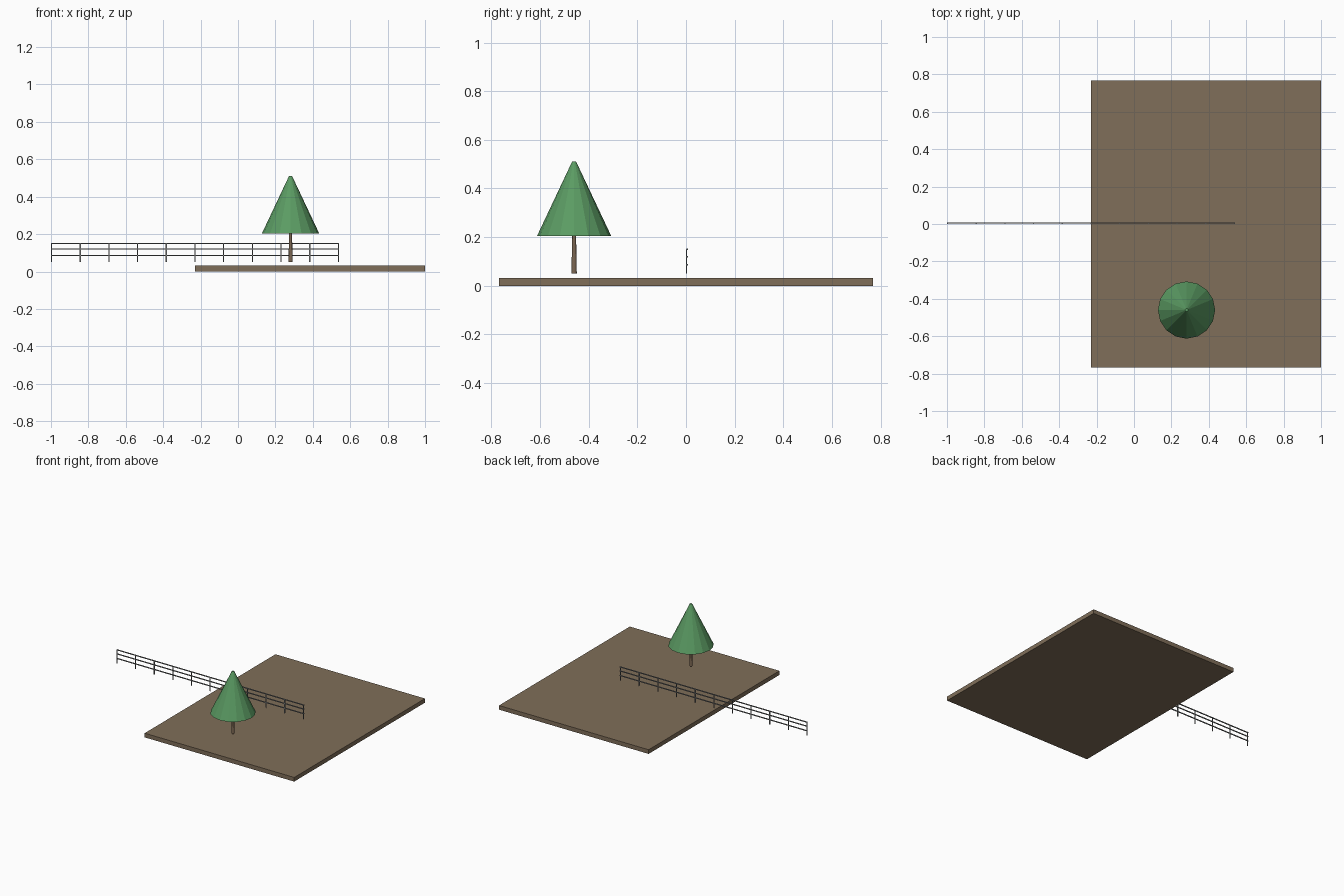
import bpy

if "Cube" in bpy.data.objects:
    bpy.data.objects.remove(bpy.data.objects["Cube"])


def material(name, rgb):
    m = bpy.data.materials.new(name)
    m.diffuse_color = (*rgb, 1.0)
    m.use_nodes = True
    m.node_tree.nodes["Principled BSDF"].inputs["Base Color"].default_value = m.diffuse_color
    return m


EARTH = material("earth_brown", (0.215, 0.156, 0.100))
BARK = material("bark_brown", (0.20, 0.135, 0.085))
LEAF = material("leaf_green", (0.105, 0.33, 0.125))
STEEL = material("fence_grey", (0.22, 0.23, 0.23))


def finish(name, mat):
    ob = bpy.context.object
    ob.name = name
    ob.data.materials.append(mat)
    return ob


def box(name, lo, hi, mat):
    centre = [(a + b) / 2 for a, b in zip(lo, hi)]
    bpy.ops.mesh.primitive_cube_add(size=1, location=centre)
    ob = finish(name, mat)
    ob.scale = [b - a for a, b in zip(lo, hi)]
    bpy.ops.object.transform_apply(location=False, rotation=False, scale=True)
    return ob


def cone(name, r_low, r_top, z0, z1, mat):
    bpy.ops.mesh.primitive_cone_add(vertices=16, radius1=r_low, radius2=r_top,
                                    depth=z1 - z0,
                                    location=(0.281, -0.46, (z0 + z1) / 2))
    return finish(name, mat)


# Ground slab
box("ground_slab", (-0.23, -0.768, 0), (1.0, 0.768, 0.031), EARTH)

# Tree: trunk and flat-shaded crown with a small blunt tip
cone("tree_trunk", 0.011, 0.008, 0.05, 0.21, BARK)
cone("tree_crown", 0.153, 0.008, 0.204, 0.511, LEAF)

# Fence: eleven posts and three long rails along their back side
X0, X1, POSTS = -1.0, 0.54, 11
W = 0.006
for i in range(POSTS):
    x = X0 + (X1 - X0 - W) * i / (POSTS - 1)
    box(f"fence_post_{i + 1}", (x, -0.001, 0.05), (x + W, 0.004, 0.152), STEEL)
for i, z in enumerate((0.086, 0.120, 0.150)):
    box(f"fence_rail_{i + 1}", (X0, 0.002, z - 0.003), (X1, 0.008, z + 0.003), STEEL)
